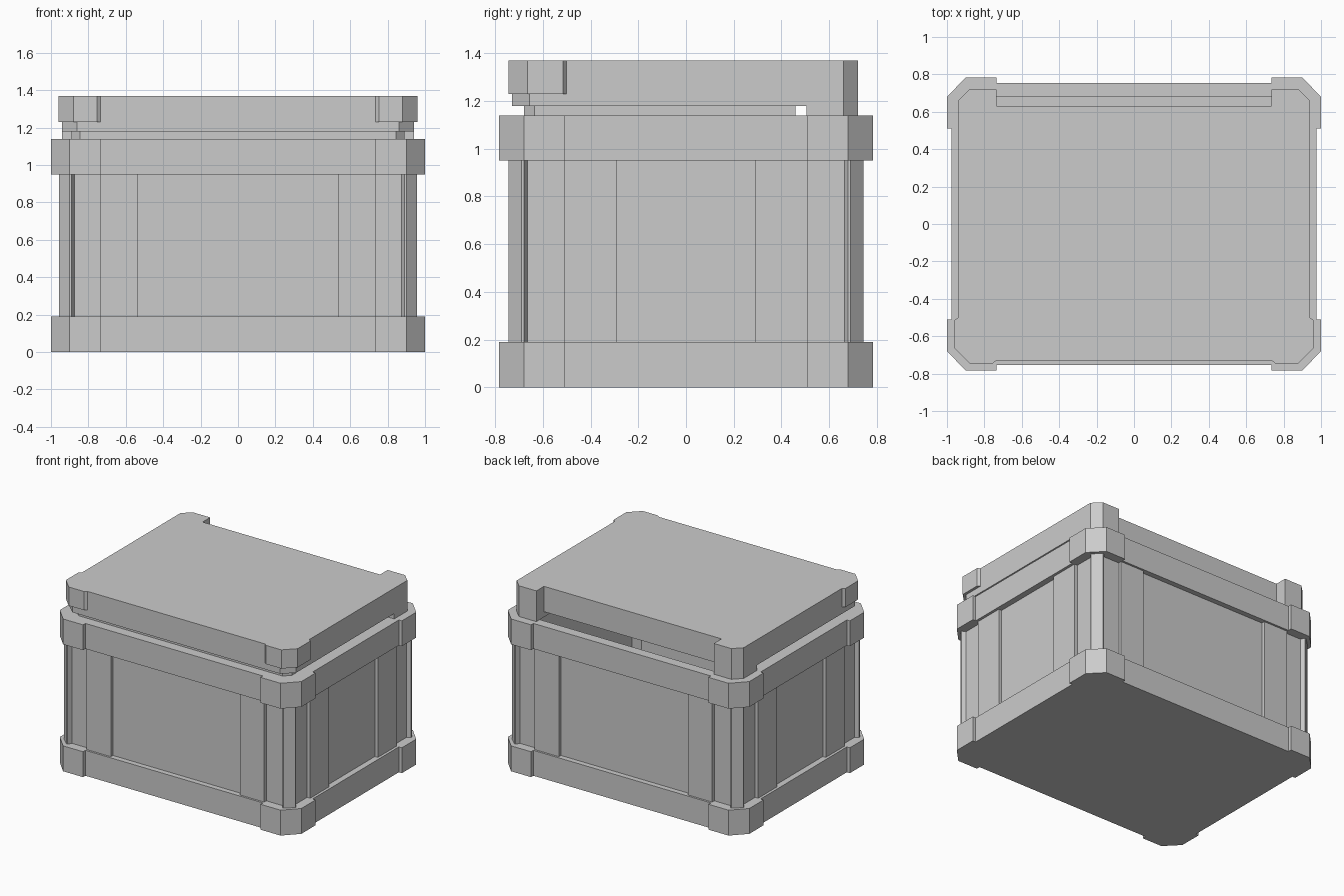
import bpy, bmesh

if "Cube" in bpy.data.objects:
    bpy.data.objects.remove(bpy.data.objects["Cube"])


def prism(name, loops, z0, z1):
    """Extrude closed outlines (outer, then optional hole) from z0 to z1."""
    cu = bpy.data.curves.new(name, 'CURVE')
    cu.dimensions = '2D'
    cu.fill_mode = 'BOTH'
    cu.extrude = (z1 - z0) / 2
    for pts in loops:
        sp = cu.splines.new('POLY')
        sp.points.add(len(pts) - 1)
        for p, (x, y) in zip(sp.points, pts):
            p.co = (x, y, 0, 1)
        sp.use_cyclic_u = True
    tmp = bpy.data.objects.new(name + "_outline", cu)
    bpy.context.collection.objects.link(tmp)
    dg = bpy.context.evaluated_depsgraph_get()
    me = bpy.data.meshes.new_from_object(tmp.evaluated_get(dg))
    bpy.data.objects.remove(tmp)
    bm = bmesh.new()
    bm.from_mesh(me)
    bmesh.ops.remove_doubles(bm, verts=bm.verts, dist=1e-4)
    bmesh.ops.translate(bm, verts=bm.verts, vec=(0, 0, (z0 + z1) / 2))
    bmesh.ops.recalc_face_normals(bm, faces=bm.faces)
    for f in bm.faces:
        f.smooth = False
    bm.to_mesh(me)
    bm.free()
    ob = bpy.data.objects.new(name, me)
    bpy.context.collection.objects.link(ob)
    return ob


def mirror_x(half):
    return half + [(-x, y) for x, y in reversed(half)]


def mirror_xy(quarter):
    return mirror_x([(x, -y) for x, y in reversed(quarter)] + quarter)


# Outlines, each listed for the +x +y quarter
frame = mirror_xy([(.975, .51), (1, .51), (1, .68), (.9, .783), (.735, .783), (.735, .755)])
walls = mirror_xy([(.93, .29), (.955, .29), (.955, .51), (.93, .51),
                   (.93, .665), (.958, .68), (.958, .69),
                   (.9, .745), (.89, .745), (.875, .715),
                   (.735, .715), (.735, .74), (.535, .74), (.535, .715)])
cavity = mirror_xy([(.89, .635), (.845, .68)])

# Box: base, panelled walls with corner posts, top rim
prism("base_frame", [frame], 0, .19)
prism("panelled_walls", [walls, cavity], .19, .95)
prism("top_rim", [frame, cavity], .95, 1.14)

# Lid: plug that drops into the box, lower slab, upper slab with corner pads
prism("lid_plug", [mirror_x([(.845, -.68), (.89, -.635), (.89, .46)])], 1.12, 1.18)
prism("lid_lower_slab", [mirror_x([(.86, -.73), (.94, -.655), (.94, .63)])], 1.18, 1.23)
prism("lid_upper_slab", [mirror_x([(.735, -.73), (.755, -.745), (.88, -.745), (.96, -.665),
                                   (.96, -.515), (.94, -.5), (.94, .66), (.88, .72),
                                   (.735, .72), (.735, .63)])], 1.23, 1.37)

# Rear lid feet resting on the rim
for side, s in (("right", 1), ("left", -1)):
    foot = [(.735, .505), (.94, .505), (.94, .66), (.88, .72), (.735, .72)]
    prism("lid_foot_" + side, [[(s * x, y) for x, y in foot]], 1.14, 1.23)
